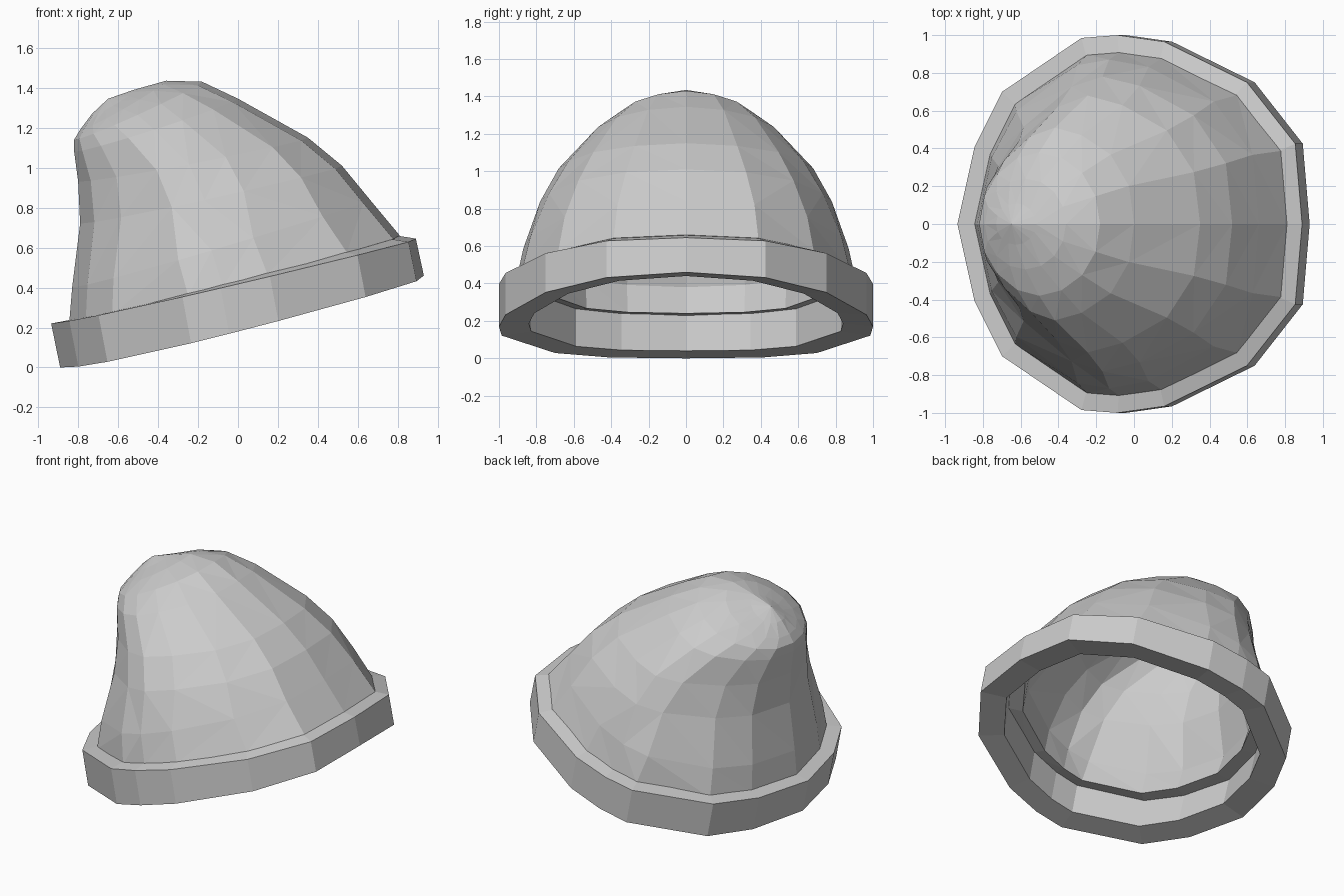
import bpy, bmesh, math

cube = bpy.data.objects.get("Cube")
if cube:
    bpy.data.objects.remove(cube, do_unlink=True)

wool = bpy.data.materials.new("grey_wool")
wool.use_nodes = True
grey = (0.6, 0.6, 0.6, 1)
wool.diffuse_color = grey
wool.node_tree.nodes["Principled BSDF"].inputs["Base Color"].default_value = grey

# Half outline of the head opening, from the low end to the high end
OVAL = [(-1, 0), (-.9, .41), (-.74, .7), (-.28, .985), (-.07, 1), (.2, .965),
        (.68, .75), (.96, .425), (1, 0)]


def ring(bm, low, high, width, roundness=0, sag=0, pinch=0):
    """Tilted loop spanning the points low and high (x, z) on the middle plane."""
    half = []
    for i, (u, v) in enumerate(OVAL):
        a = math.pi * (1 - i / 8)
        u += (math.cos(a) - u) * roundness
        v += (math.sin(a) - v) * roundness
        k = 1 - pinch * (0, .3, 1, .6, 0, .25, 0, 0, 0)[i]
        t = (1 + u * k) / 2
        half.append((low[0] + (high[0] - low[0]) * t, v * width * k,
                     low[1] + (high[1] - low[1]) * t - sag * v))
    points = half + [(x, -y, z) for x, y, z in reversed(half[1:-1])]
    return [bm.verts.new(p) for p in points]


def bridge(bm, a, b):
    n = len(a)
    for i in range(n):
        j = (i + 1) % n
        bm.faces.new((a[i], a[j], b[j], b[i]))


def finish(bm, name):
    bmesh.ops.recalc_face_normals(bm, faces=bm.faces[:])
    mesh = bpy.data.meshes.new(name)
    bm.to_mesh(mesh)
    bm.free()
    mesh.materials.append(wool)
    bpy.context.collection.objects.link(bpy.data.objects.new(name, mesh))


# Folded brim: a closed band around the opening
bm = bmesh.new()
band = [ring(bm, (-.89, 0), (.93, .46), 1, 0, .045),
        ring(bm, (-.935, .22), (.89, .645), 1, 0, .02),
        ring(bm, (-.78, .25), (.73, .67), .84, 0, .02),
        ring(bm, (-.73, .04), (.77, .44), .84, 0, .04)]
for i in range(4):
    bridge(bm, band[i], band[(i + 1) % 4])
finish(bm, "brim")

# Crown: rings that lean over towards the drooping tip (low, high, width, roundness, pinch)
LAYERS = [((-.845, .22), (.81, .66), .91, 0, 0),
          ((-.83, .40), (.66, .84), .87, .1, .02),
          ((-.79, .72), (.52, 1.01), .78, .3, .06),
          ((-.80, .93), (.35, 1.15), .68, .5, .08),
          ((-.82, 1.08), (0, 1.345), .51, .7, .06),
          ((-.82, 1.14), (-.18, 1.43), .38, .9, .02),
          ((-.79, 1.19), (-.36, 1.435), .24, 1, 0),
          ((-.73, 1.27), (-.52, 1.39), .11, 1, 0)]
bm = bmesh.new()
outer = [ring(bm, lo, hi, w, r, .02, p) for lo, hi, w, r, p in LAYERS]
tip = bm.verts.new((-.65, 0, 1.345))

# Lining: the same rings moved in by the thickness of the cloth
inner = [ring(bm, (-.68, .24), (.64, .61), .76, 0, .03)]
for lo, hi, w, r, p in LAYERS[1:6]:
    inner.append(ring(bm, (lo[0] + .1, lo[1] - .02), (hi[0] - .08, hi[1] - .06),
                      w - .09, r, .02, p))
inner_tip = bm.verts.new((-.56, 0, 1.26))

for stack, end in ((outer, tip), (inner, inner_tip)):
    for a, b in zip(stack, stack[1:]):
        bridge(bm, a, b)
    last = stack[-1]
    for i in range(len(last)):
        bm.faces.new((last[i], last[(i + 1) % len(last)], end))
bridge(bm, outer[0], inner[0])
bmesh.ops.triangulate(bm, faces=bm.faces[:])
finish(bm, "crown")
